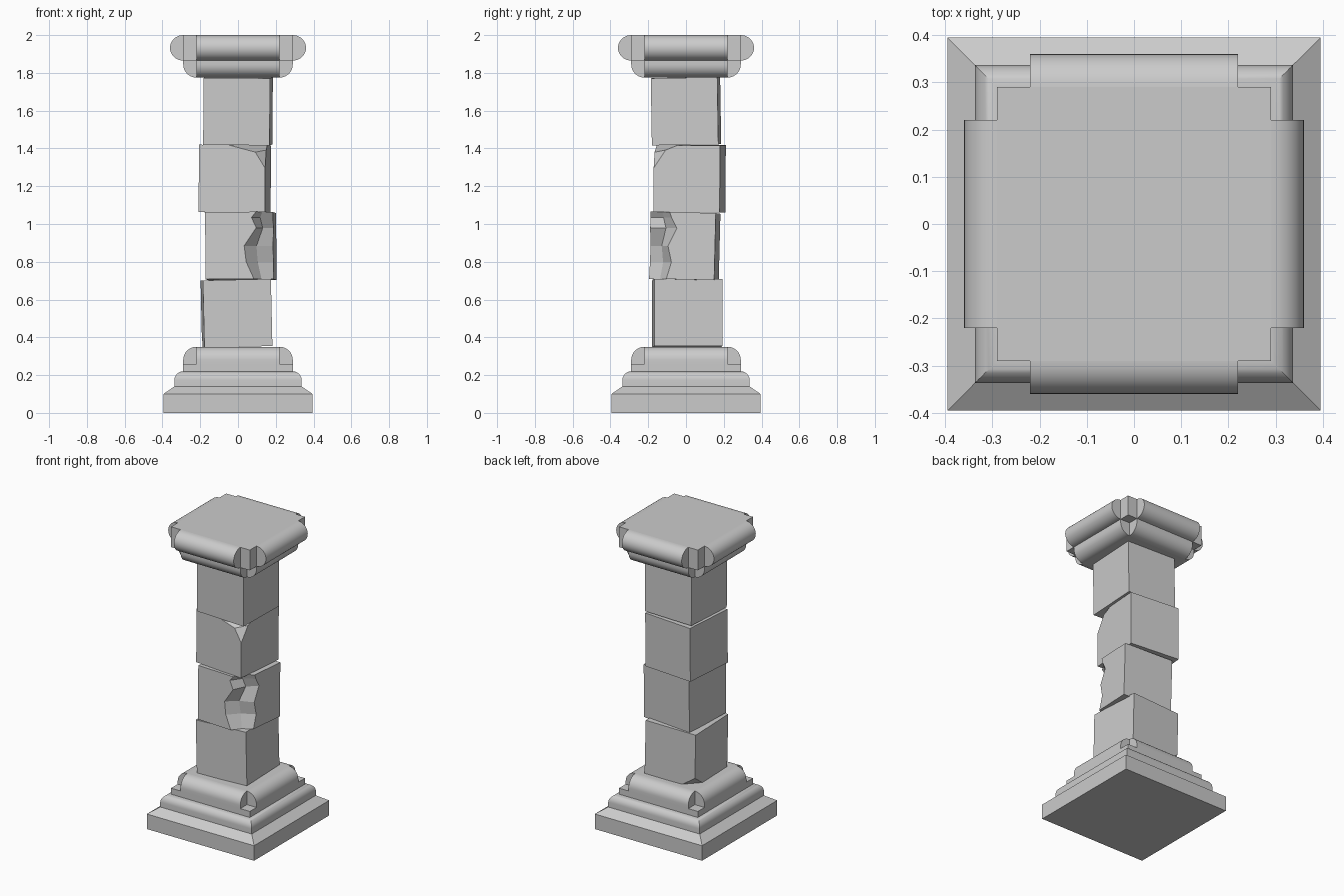
import bpy, bmesh
from math import sin, cos, pi, radians
from mathutils import Vector, Matrix, Euler

if "Cube" in bpy.data.objects:
    bpy.data.objects.remove(bpy.data.objects["Cube"])


def finish(bm, name, smooth=True):
    bmesh.ops.recalc_face_normals(bm, faces=bm.faces)
    mesh = bpy.data.meshes.new(name)
    bm.to_mesh(mesh)
    bm.free()
    ob = bpy.data.objects.new(name, mesh)
    bpy.context.collection.objects.link(ob)
    if smooth:
        bpy.ops.object.select_all(action='DESELECT')
        ob.select_set(True)
        bpy.context.view_layer.objects.active = ob
        bpy.ops.object.shade_smooth_by_angle(angle=radians(30))
    return ob


def loft(bm, rings):
    """Skin closed rings of points and cap both ends."""
    rows = [[bm.verts.new(p) for p in ring] for ring in rings]
    n = len(rows[0])
    for a, b in zip(rows, rows[1:]):
        for i in range(n):
            j = (i + 1) % n
            bm.faces.new((a[i], a[j], b[j], b[i]))
    bm.faces.new(rows[0][::-1])
    bm.faces.new(rows[-1])


def square(h, z):
    return [(-h, -h, z), (h, -h, z), (h, h, z), (-h, h, z)]


def square_stack(name, profile):
    bm = bmesh.new()
    loft(bm, [square(h, z) for h, z in profile])
    return finish(bm, name)


def arc(cx, cz, rx, rz, a0, a1, n):
    return [(cx + rx * cos(radians(a0 + (a1 - a0) * i / n)),
             cz + rz * sin(radians(a0 + (a1 - a0) * i / n))) for i in range(n + 1)]


def four_bars(name, profile, half_len):
    """Moulding bar on each of the four sides, leaving the corners notched."""
    bm = bmesh.new()
    for k in range(4):
        rot = Matrix.Rotation(k * pi / 2, 3, 'Z')
        loft(bm, [[rot @ Vector((d, s * half_len, z)) for d, z in profile]
                  for s in (-1, 1)])
    return finish(bm, name)


# Base: plinth with sloped top, rounded step, slab and core
square_stack("base_plinth", [(0.395, 0), (0.395, 0.10), (0.337, 0.14)])
square_stack("base_step", [(0.337, 0.14)] + arc(0.29, 0.173, 0.047, 0.047, 0, 90, 8))
square_stack("base_slab", [(0.29, 0.22), (0.29, 0.26)])
square_stack("base_core", [(0.22, 0.26), (0.22, 0.35)])
quarter = arc(0.22, 0.28, 0.07, 0.07, 0, 90, 10)
four_bars("base_moulding", [(0.22, 0.26), (0.29, 0.26)] + quarter, 0.22)

# Capital: lower quarter-round moulding, upper half-round moulding
square_stack("capital_lower_core", [(0.22, 1.775), (0.22, 1.865)])
four_bars("capital_lower_moulding",
          [(0.22, 1.865), (0.29, 1.865)] + arc(0.22, 1.845, 0.07, 0.07, 0, -90, 10), 0.22)
square_stack("capital_slab", [(0.29, 1.865), (0.29, 2.0)])
four_bars("capital_upper_moulding",
          arc(0.29, 1.9325, 0.07, 0.0675, -90, 90, 18), 0.22)


def shaft_block(name, rings, centre, tilt, cuts=()):
    """Slightly crooked block; each cut is a plane through three world points."""
    bm = bmesh.new()
    loft(bm, rings)
    rot = Euler([radians(a) for a in tilt]).to_matrix().to_4x4()
    centre = Vector(centre)
    bm.transform(Matrix.Translation(centre) @ rot)
    for pts in cuts:
        a, b, c = [Vector(p) for p in pts]
        no = (b - a).cross(c - a).normalized()
        if no.dot(centre - a) > 0:
            no = -no
        bmesh.ops.bisect_plane(bm, geom=bm.verts[:] + bm.edges[:] + bm.faces[:],
                               plane_co=a, plane_no=no, clear_outer=True)
        bmesh.ops.holes_fill(bm, edges=[e for e in bm.edges if e.is_boundary], sides=0)
    return finish(bm, name, smooth=False)


H, Z = 0.176, 0.1775
box = [square(H, -Z), square(H, Z)]

# Lowest block, chipped at the back left foot
shaft_block("shaft_block_1", [square(0.18, -Z), square(0.18, Z)],
            (-0.008, 0.007, 0.5275), (0, -1.3, 2),
            [((-0.19, 0.09, 0.35), (-0.19, 0.18, 0.41), (-0.10, 0.185, 0.35))])

# Second block, front right corner broken away along its full height
chip = [(-Z, 0.08, -0.078), (-0.0875, 0.04, -0.053), (-0.0025, 0.03, -0.073),
        (0.0925, 0.095, -0.028), (0.1475, 0.07, -0.058), (Z, 0.095, -0.068)]
rings = [[(-H, -H, z), (x, -H, z), ((x + H) / 2 - 0.012, (y - H) / 2 + 0.012, z),
          (H, y, z), (H, H, z), (-H, H, z)] for z, x, y in chip]
shaft_block("shaft_block_2", rings, (0.015, -0.01, 0.8825), (-1.4, -0.6, -4))

# Third block, front right top corner chipped
shaft_block("shaft_block_3", box, (-0.017, 0.019, 1.24), (-0.4, 0.3, -5), [
    ((-0.06, -0.155, 1.42), (0.09, -0.168, 1.38), (0.162, -0.04, 1.417)),
    ((0.09, -0.168, 1.38), (0.152, -0.17, 1.285), (0.155, -0.11, 1.38))])

# Top block
shaft_block("shaft_block_4", box, (0, 0, 1.5975), (0.9, 0.3, -2.5))
